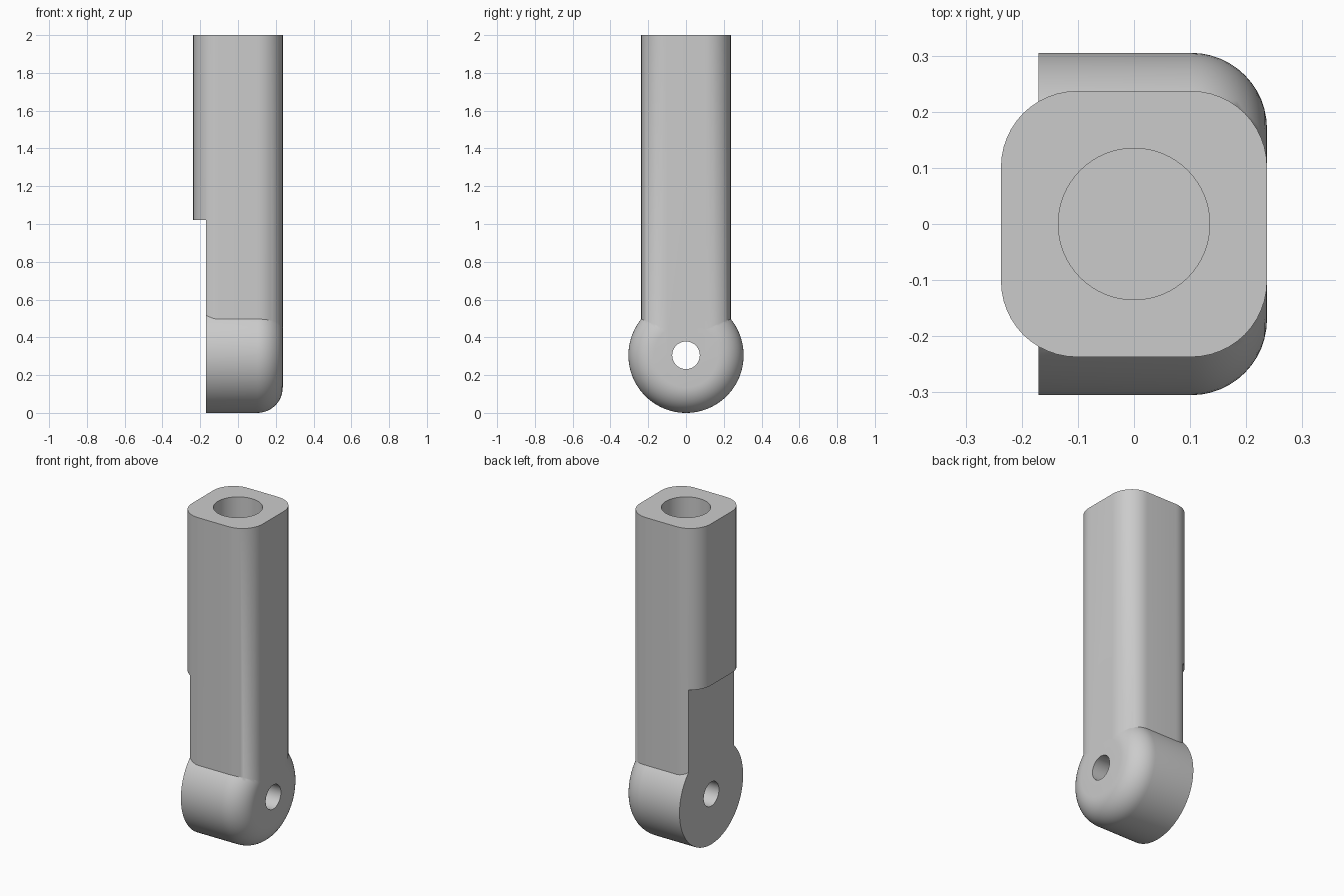
import bpy, bmesh
from math import sin, cos, pi, radians
from mathutils import Matrix

cube = bpy.data.objects.get("Cube")
if cube:
    bpy.data.objects.remove(cube, do_unlink=True)

HALF, CORNER, HEIGHT = 0.237, 0.135, 2.0
EYE_R, EYE_Z, FLAT_X = 0.305, 0.305, -0.17

grey = bpy.data.materials.new("plain grey")
grey.use_nodes = True
grey.diffuse_color = (0.6, 0.6, 0.6, 1)
grey.node_tree.nodes["Principled BSDF"].inputs["Base Color"].default_value = (0.6, 0.6, 0.6, 1)


def make(name, bm):
    bmesh.ops.recalc_face_normals(bm, faces=bm.faces[:])
    mesh = bpy.data.meshes.new(name)
    bm.to_mesh(mesh)
    bm.free()
    obj = bpy.data.objects.new(name, mesh)
    bpy.context.collection.objects.link(obj)
    mesh.materials.append(grey)
    return obj


def loft(name, rings):
    """Skin equal-length rings of points and cap both ends."""
    bm = bmesh.new()
    loops = [[bm.verts.new(p) for p in ring] for ring in rings]
    for a, b in zip(loops, loops[1:]):
        for i in range(len(a)):
            j = (i + 1) % len(a)
            bm.faces.new((a[i], a[j], b[j], b[i]))
    bm.faces.new(loops[0])
    bm.faces.new(loops[-1])
    return make(name, bm)


def cylinder(name, radius, depth, matrix):
    bm = bmesh.new()
    bmesh.ops.create_cone(bm, cap_ends=True, segments=64, radius1=radius,
                          radius2=radius, depth=depth, matrix=matrix)
    return make(name, bm)


def combine(target, tool, operation):
    mod = target.modifiers.new(operation.lower(), "BOOLEAN")
    mod.object, mod.operation, mod.solver = tool, operation, "EXACT"
    bpy.context.view_layer.objects.active = target
    bpy.ops.object.modifier_apply(modifier=mod.name)
    bpy.data.objects.remove(tool, do_unlink=True)


# Rounded square post
outline = []
c = HALF - CORNER
for k, (sx, sy) in enumerate([(1, 1), (-1, 1), (-1, -1), (1, -1)]):
    for i in range(13):
        a = (k + i / 12) * pi / 2
        outline.append((sx * c + CORNER * cos(a), sy * c + CORNER * sin(a)))
rod = loft("rod_end", [[(x, y, z) for x, y in outline] for z in (EYE_Z, HEIGHT)])

# Round eye along x, with its outer rim filleted
profile = [(FLAT_X - 0.04, EYE_R)]
for i in range(13):
    a = i / 12 * pi / 2
    profile.append((c + CORNER * sin(a), EYE_R - CORNER + CORNER * cos(a)))
angles = [2 * pi * i / 96 for i in range(96)]
eye = loft("eye", [[(x, r * cos(a), EYE_Z + r * sin(a)) for a in angles] for x, r in profile])
combine(rod, eye, "UNION")

# Flat cut on the lower part of one side
bm = bmesh.new()
bmesh.ops.create_cube(bm, size=1, matrix=Matrix.Translation((FLAT_X - 0.5, 0, 0.52))
                      @ Matrix.Diagonal((1, 1, 1, 1)))
for v in bm.verts:
    v.co.z = 1.02 if v.co.z > 0.5 else -0.1
combine(rod, make("flat_cutter", bm), "DIFFERENCE")

# Cross pin hole and blind bore from the top
pin = cylinder("pin_cutter", 0.073, 1, Matrix.Translation((0, 0, EYE_Z)) @ Matrix.Rotation(pi / 2, 4, "Y"))
combine(rod, pin, "DIFFERENCE")
bore = cylinder("bore_cutter", 0.135, 1.2, Matrix.Translation((0, 0, 1.6)))
combine(rod, bore, "DIFFERENCE")

# Smooth shading with crisp edges
bpy.ops.object.select_all(action="DESELECT")
rod.select_set(True)
bpy.context.view_layer.objects.active = rod
bpy.ops.object.shade_smooth_by_angle(angle=radians(30))
